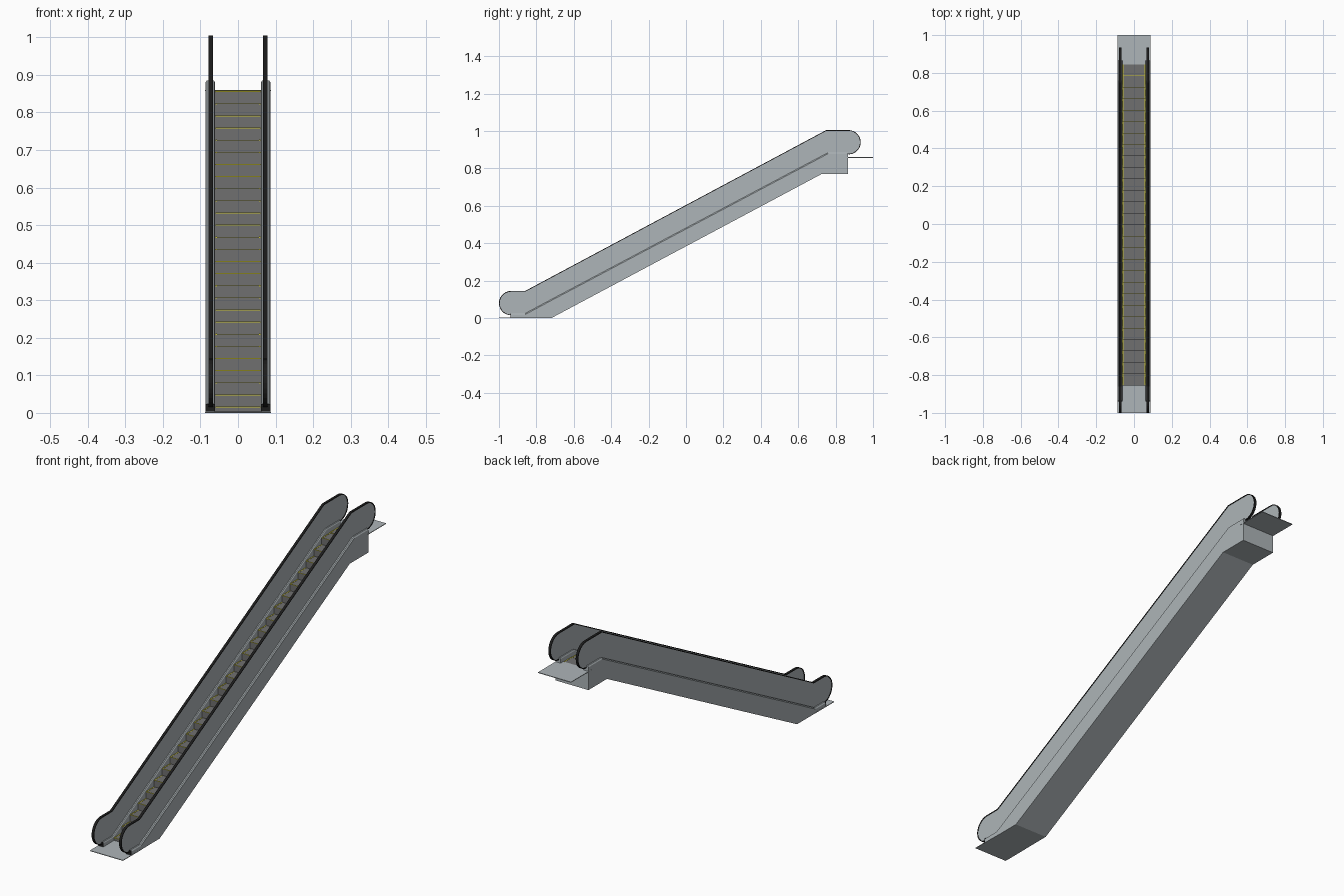
import bpy, bmesh, math

if "Cube" in bpy.data.objects:
    bpy.data.objects.remove(bpy.data.objects["Cube"])

def material(name, rgb):
    m = bpy.data.materials.new(name)
    m.diffuse_color = (*rgb, 1)
    m.use_nodes = True
    m.node_tree.nodes["Principled BSDF"].inputs["Base Color"].default_value = m.diffuse_color
    return m

STEEL = material("brushed_steel", (0.42, 0.46, 0.48))
RUBBER = material("black_rubber", (0.012, 0.012, 0.012))
TREAD = material("step_grey", (0.16, 0.16, 0.16))
YELLOW = material("safety_yellow", (0.60, 0.55, 0.03))

def finish(bm, name, mat, mirror=False):
    bmesh.ops.recalc_face_normals(bm, faces=bm.faces)
    me = bpy.data.meshes.new(name)
    bm.to_mesh(me)
    bm.free()
    me.materials.append(mat)
    ob = bpy.data.objects.new(name, me)
    bpy.context.collection.objects.link(ob)
    if mirror:
        ob.modifiers.new("mirror", 'MIRROR')
    return ob

def prism(name, pts, x0, x1, mat, mirror=False):
    """Extrude a (y, z) profile from x0 to x1."""
    bm = bmesh.new()
    f = bm.faces.new([bm.verts.new((x0, y, z)) for y, z in pts])
    ext = bmesh.ops.extrude_face_region(bm, geom=[f])
    for v in ext['geom']:
        if isinstance(v, bmesh.types.BMVert):
            v.co.x = x1
    return finish(bm, name, mat, mirror)

def add_box(bm, x0, x1, y0, y1, z0, z1):
    vs = bmesh.ops.create_cube(bm, size=1)['verts']
    for v in vs:
        v.co = (x1 if v.co.x > 0 else x0, y1 if v.co.y > 0 else y0, z1 if v.co.z > 0 else z0)

def rail_path(d):
    """Balustrade outline, inset by d, from the lower newel to the upper newel."""
    r, n, k = 0.065 - d, 14, 0.25 * d
    low = [(-0.935 - r * math.sin(math.pi * i / n), 0.08 - r * math.cos(math.pi * i / n))
           for i in range(n + 1)]
    high = [(0.869 + r * math.sin(math.pi * i / n), 0.94 + r * math.cos(math.pi * i / n))
            for i in range(n + 1)]
    return low + [(-0.86 + k, 0.145 - d), (0.75 + k, 1.005 - d)] + high

# Handrails and balustrade panels
prism("handrails", rail_path(0) + rail_path(0.004)[::-1], 0.067, 0.079, RUBBER, True)
prism("balustrade_panels", rail_path(0.003) + [(0.76, 0.865), (-0.72, 0.08), (-0.86, 0.016)],
      0.069, 0.077, STEEL, True)

# Truss sides
top = [(-0.935, 0.025), (-0.86, 0.025), (-0.72, 0.10), (0.76, 0.885), (0.866, 0.885)]
H = 0.006
prism("truss_sides", [(y, z - H) for y, z in top] +
      [(0.866, 0.77), (0.725, 0.77), (-0.72, 0.0), (-0.935, 0.0)], 0.061, 0.087, STEEL, True)

# Bevelled deck along the top of each truss side
bm = bmesh.new()
rings = [[bm.verts.new((x, y, z + dz)) for x, dz in
          ((0.061, -H), (0.064, 0), (0.083, 0), (0.087, -H))] for y, z in top]
for a, b in zip(rings, rings[1:]):
    for i in range(4):
        j = (i + 1) % 4
        bm.faces.new((a[i], a[j], b[j], b[i]))
bm.faces.new(rings[0])
bm.faces.new(rings[-1])
finish(bm, "side_decks", STEEL, True)

# Dark handrail inlets at the lower end
bm = bmesh.new()
add_box(bm, 0.061, 0.087, -0.939, -0.935, 0.004, 0.024)
finish(bm, "handrail_inlets", RUBBER, True)

# Underside casing between the truss sides
prism("underside_casing", [(-0.86, 0), (-0.72, 0), (0.725, 0.77), (0.866, 0.77), (0.866, 0.858),
      (0.846, 0.858), (0.846, 0.785), (0.72, 0.785), (-0.725, 0.012), (-0.86, 0.003)],
      -0.061, 0.061, STEEL)

# Landing plates
for name, y0, y1, z in (("lower_landing_plate", -1.0, -0.855, 0.0),
                        ("upper_landing_plate", 0.845, 1.0, 0.857)):
    bm = bmesh.new()
    add_box(bm, -0.088, 0.088, y0, y1, z, z + 0.003)
    finish(bm, name, STEEL)

# Steps with yellow edge markings
steps, marks = bmesh.new(), bmesh.new()
N = 28
P = 1.7 / N
for i in range(N):
    y = -0.855 + P * i
    z = min(0.858, 0.0323 * (i + 0.5))
    zb = max(0.003, z - 0.036)
    add_box(steps, -0.061, 0.061, y, y + P, zb, z)
    for s in (-1, 1):
        xa, xb = sorted((s * 0.0565, s * 0.0605))
        add_box(marks, xa, xb, y - 0.0006, y + P, z - 0.002, z + 0.0008)
    add_box(marks, -0.0565, 0.0565, y - 0.0006, y + 0.001, z - 0.0015, z + 0.0006)
finish(steps, "steps", TREAD)
finish(marks, "step_edge_markings", YELLOW)
